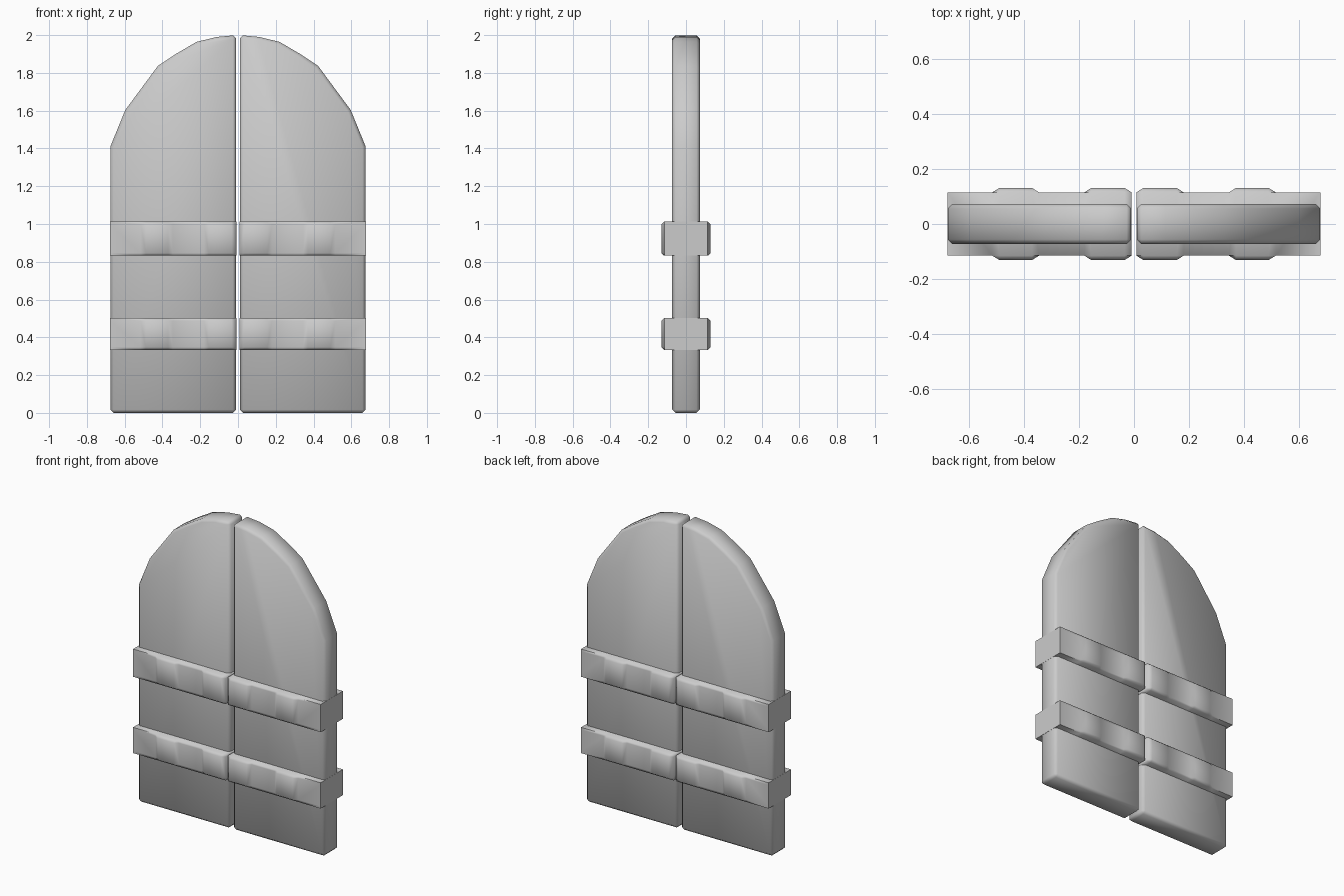
import bpy, bmesh

if "Cube" in bpy.data.objects:
    bpy.data.objects.remove(bpy.data.objects["Cube"])


def finish(name, bm, angle):
    bmesh.ops.recalc_face_normals(bm, faces=bm.faces[:])
    mesh = bpy.data.meshes.new(name)
    bm.to_mesh(mesh)
    bm.free()
    obj = bpy.data.objects.new(name, mesh)
    bpy.context.collection.objects.link(obj)
    # both door leaves from one half
    mirror = obj.modifiers.new("mirror", 'MIRROR')
    mirror.use_mirror_merge = False
    bpy.ops.object.select_all(action='DESELECT')
    obj.select_set(True)
    bpy.context.view_layer.objects.active = obj
    bpy.ops.object.shade_smooth_by_angle(angle=angle)
    return obj


# arched door leaf: outline in x, z extruded through y
outline = [(0.01, 0), (0.676, 0), (0.676, 1.41), (0.597, 1.603), (0.424, 1.837),
           (0.326, 1.902), (0.22, 1.964), (0.114, 1.99), (0.01, 2.0)]
half = 0.073
bm = bmesh.new()
face = bm.faces.new([bm.verts.new((x, -half, z)) for x, z in outline])
ext = bmesh.ops.extrude_face_region(bm, geom=[face])
for v in ext["geom"]:
    if isinstance(v, bmesh.types.BMVert):
        v.co.y = half
bmesh.ops.recalc_face_normals(bm, faces=bm.faces[:])
edges = [e for e in bm.edges if e.calc_face_angle(0) > 0.8]
bmesh.ops.bevel(bm, geom=edges, offset=0.017, segments=1, affect='EDGES',
                clamp_overlap=True)
finish("door_leaf", bm, 0.9)

# reinforcing bands: octagonal section lofted along x, thicker at the raised pads
low, high, inset = 0.115, 0.131, 0.014
stations = [(0.009, low), (0.034, high), (0.155, high), (0.18, low), (0.345, low),
            (0.37, high), (0.488, high), (0.515, low), (0.677, low)]


def band(name, z0, z1):
    bm = bmesh.new()
    rings = []
    for x, h in stations:
        section = [(-low, z0), (-h, z0 + inset), (-h, z1 - inset), (-low, z1),
                   (low, z1), (h, z1 - inset), (h, z0 + inset), (low, z0)]
        rings.append([bm.verts.new((x, y, z)) for y, z in section])
    for a, b in zip(rings, rings[1:]):
        for i in range(8):
            j = (i + 1) % 8
            bm.faces.new((a[i], a[j], b[j], b[i]))
    bm.faces.new(rings[0])
    bm.faces.new(rings[-1])
    finish(name, bm, 1.3)


band("lower_band", 0.334, 0.502)
band("upper_band", 0.832, 1.013)
